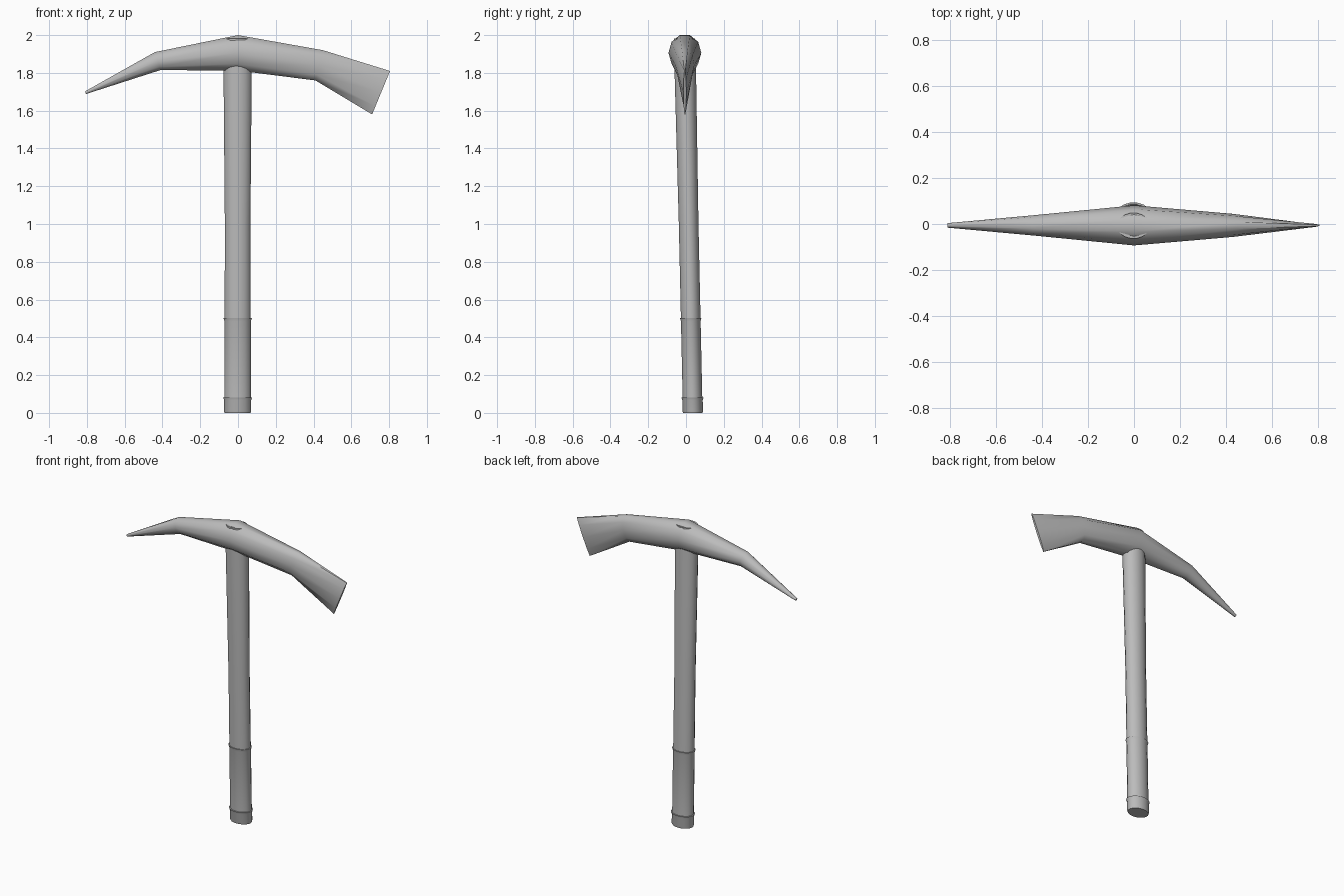
import bpy, bmesh, math
from mathutils import Vector

cube = bpy.data.objects.get("Cube")
if cube:
    bpy.data.objects.remove(cube)

grey = bpy.data.materials.new("plain grey")
grey.use_nodes = True
grey.diffuse_color = (0.5, 0.5, 0.5, 1)
grey.node_tree.nodes["Principled BSDF"].inputs["Base Color"].default_value = (0.5, 0.5, 0.5, 1)


def loft(name, sections, sides, angle=50):
    """Skin elliptical rings given as (centre, half axis a, half axis b)."""
    bm = bmesh.new()
    rings = []
    for centre, a, b in sections:
        ring = []
        for i in range(sides):
            t = 2 * math.pi * (i + 0.5) / sides
            ring.append(bm.verts.new(centre + a * math.cos(t) + b * math.sin(t)))
        rings.append(ring)
    for low, high in zip(rings, rings[1:]):
        for i in range(sides):
            j = (i + 1) % sides
            bm.faces.new((low[i], low[j], high[j], high[i]))
    bm.faces.new(rings[0])
    bm.faces.new(rings[-1])
    bmesh.ops.recalc_face_normals(bm, faces=bm.faces)
    mesh = bpy.data.meshes.new(name)
    bm.to_mesh(mesh)
    bm.free()
    mesh.materials.append(grey)
    obj = bpy.data.objects.new(name, mesh)
    bpy.context.collection.objects.link(obj)
    bpy.ops.object.select_all(action='DESELECT')
    obj.select_set(True)
    bpy.context.view_layer.objects.active = obj
    bpy.ops.object.shade_smooth_by_angle(angle=math.radians(angle))
    return obj


# Pick head: top and bottom edge points of each section, with half thickness
HEAD_SIDES = 10
flat = math.cos(math.pi / HEAD_SIDES)
head = [
    ((-0.81, 1.702), (-0.805, 1.688), 0.010),
    ((-0.44, 1.91), (-0.41, 1.815), 0.045),
    ((0, 2.0), (0, 1.812), 0.087),
    ((0.45, 1.92), (0.41, 1.76), 0.050),
    ((0.805, 1.81), (0.71, 1.58), 0.008),
]
sections = []
for top, bottom, thick in head:
    t = Vector((top[0], 0, top[1]))
    b = Vector((bottom[0], 0, bottom[1]))
    centre = (t + b) / 2 + Vector((0, -0.006, 0))
    sections.append((centre, (t - b) / 2 / flat, Vector((0, thick, 0))))
loft("pick_head", sections, HEAD_SIDES)


# Leaning oval handle pieces: (height, half width, half depth)
def handle_piece(name, profile):
    rings = [(Vector((-0.002, 0.036 - 0.022 * z, z)), Vector((w, 0, 0)), Vector((0, d, 0)))
             for z, w, d in profile]
    loft(name, rings, 16)


handle_piece("handle_shaft", [(0.49, 0.070, 0.053), (1.0, 0.069, 0.053),
                              (1.8, 0.076, 0.058), (1.983, 0.072, 0.056)])
handle_piece("handle_grip", [(0.07, 0.071, 0.053), (0.485, 0.071, 0.053),
                             (0.503, 0.077, 0.058)])
handle_piece("handle_butt", [(0.0, 0.070, 0.052), (0.008, 0.073, 0.055),
                             (0.068, 0.073, 0.055), (0.082, 0.079, 0.060)])
